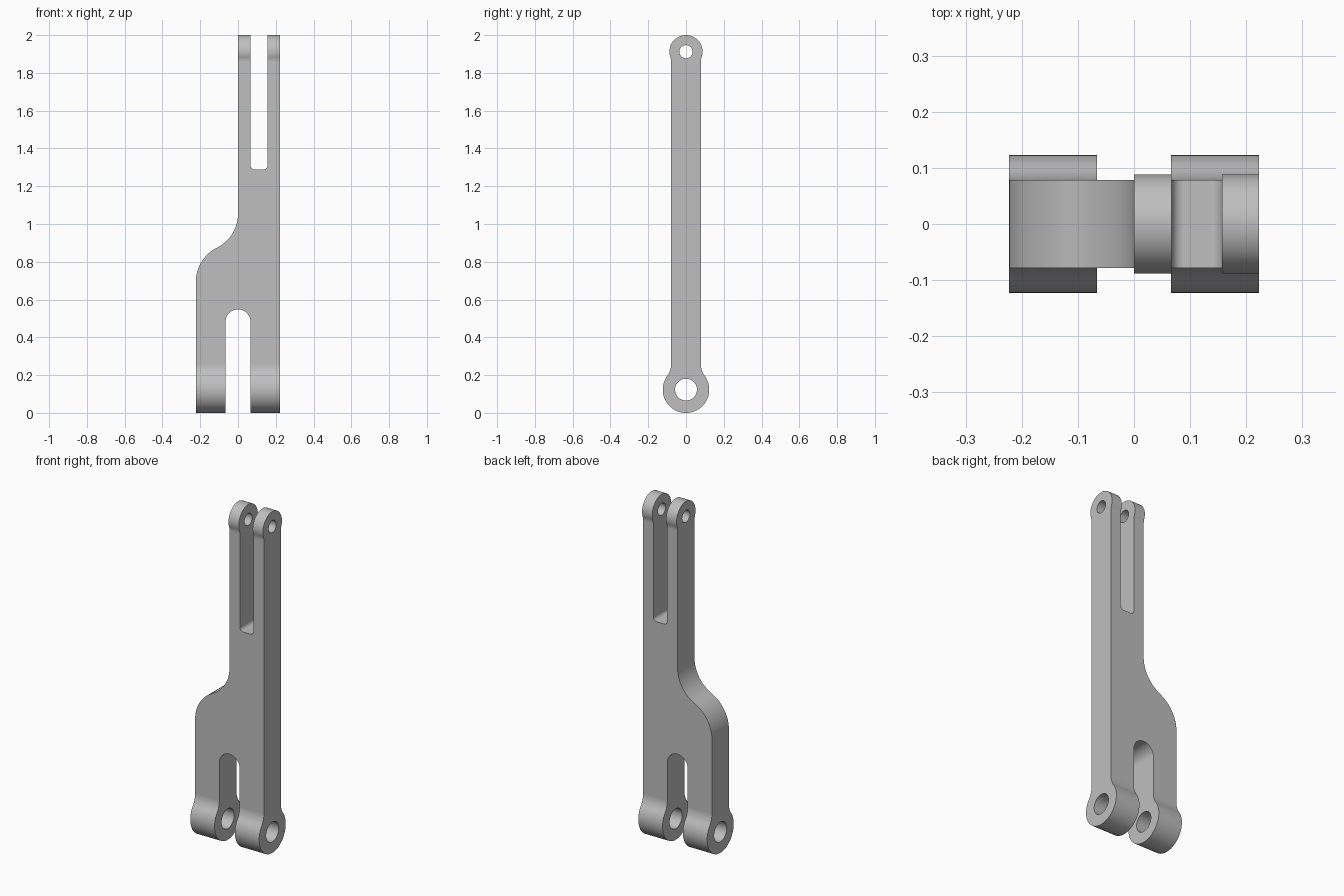
import bpy, bmesh
from math import sin, cos, radians, degrees, atan2, sqrt

cube = bpy.data.objects.get("Cube")
if cube:
    bpy.data.objects.remove(cube)

steel = bpy.data.materials.new("light grey metal")
steel.use_nodes = True
grey = (0.52, 0.52, 0.52, 1)
steel.diffuse_color = grey
steel.node_tree.nodes["Principled BSDF"].inputs["Base Color"].default_value = grey


def arc(cx, cz, r, start, end, n=20):
    """Points along an arc, angles in degrees."""
    angles = [radians(start + (end - start) * i / n) for i in range(n + 1)]
    return [(cx + r * cos(a), cz + r * sin(a)) for a in angles]


def prism(name, profile, axis, half):
    """Closed profile extruded symmetrically along x or y."""
    bm = bmesh.new()
    rings = []
    for d in (-half, half):
        rings.append([bm.verts.new((d, u, z) if axis == "x" else (u, d, z))
                      for u, z in profile])
        bm.faces.new(rings[-1])
    near, far = rings
    for i in range(len(profile)):
        bm.faces.new((near[i - 1], near[i], far[i], far[i - 1]))
    bmesh.ops.recalc_face_normals(bm, faces=bm.faces)
    mesh = bpy.data.meshes.new(name)
    bm.to_mesh(mesh)
    bm.free()
    mesh.materials.append(steel)
    obj = bpy.data.objects.new(name, mesh)
    bpy.context.collection.objects.link(obj)
    return obj


def apply_boolean(target, cutter, operation):
    mod = target.modifiers.new(operation, "BOOLEAN")
    mod.object, mod.operation, mod.solver = cutter, operation, "EXACT"
    bpy.context.view_layer.objects.active = target
    bpy.ops.object.modifier_apply(modifier=mod.name)
    bpy.data.objects.remove(cutter)


# Main dimensions
side, shaft = 0.223, 0.0785
low_z, low_r, low_hole, low_fillet = 0.123, 0.123, 0.058, 0.11
top_z, top_r, top_hole, top_fillet = 1.912, 0.088, 0.035, 0.076


def eye_half(z, r, fillet, up):
    """Right half of a rounded eye, from its tip to the shaft."""
    cx = shaft + fillet
    dz = sqrt((r + fillet) ** 2 - cx ** 2)
    a = degrees(atan2(dz, cx))
    pts = arc(0, 0, r, -90, a, 32) + arc(cx, dz, fillet, 180 + a, 180, 12)[1:]
    return [(y, z + up * h) for y, h in pts]


# Side outline with both eyes
right = eye_half(low_z, low_r, low_fillet, 1)
right += eye_half(top_z, top_r, top_fillet, -1)[::-1]
outline = right + [(-y, z) for y, z in right[-2:0:-1]]
link = prism("forked_link", outline, "x", 0.4)

# Front outline: offset lower fork, curved shoulder, narrow upper fork
bend = 0.2
shoulder_z, neck_z = 0.695, 1.054
a = degrees(atan2(neck_z - shoulder_z, side - 2 * bend))
shoulder = arc(bend - side, shoulder_z, bend, 180, a)
neck = arc(-bend, neck_z, bend, a - 180, 0)
slot_r, corner = 0.066, 0.022
slot_l, slot_rt, slot_z = 0.067, 0.157, 1.288
front = [(-side, -0.1)] + shoulder + neck[1:] + [(0, 2.1), (slot_l, 2.1)]
front += arc(slot_l + corner, slot_z + corner, corner, 180, 270, 8)
front += arc(slot_rt - corner, slot_z + corner, corner, 270, 360, 8)
front += [(slot_rt, 2.1), (side, 2.1), (side, -0.1), (slot_r, -0.1)]
front += arc(0, 0.548 - slot_r, slot_r, 0, 180, 28) + [(-slot_r, -0.1)]
apply_boolean(link, prism("front_outline", front, "y", 0.3), "INTERSECT")

# Pin holes through both forks
for z, r in ((low_z, low_hole), (top_z, top_hole)):
    hole = prism("pin_hole", arc(0, z, r, 0, 360, 40)[:-1], "x", 0.5)
    apply_boolean(link, hole, "DIFFERENCE")

# Smooth curved surfaces, crisp edges
bpy.ops.object.select_all(action="DESELECT")
link.select_set(True)
bpy.context.view_layer.objects.active = link
bpy.ops.object.shade_smooth_by_angle(angle=radians(30))
weighted = link.modifiers.new("even_shading", "WEIGHTED_NORMAL")
weighted.keep_sharp = True
